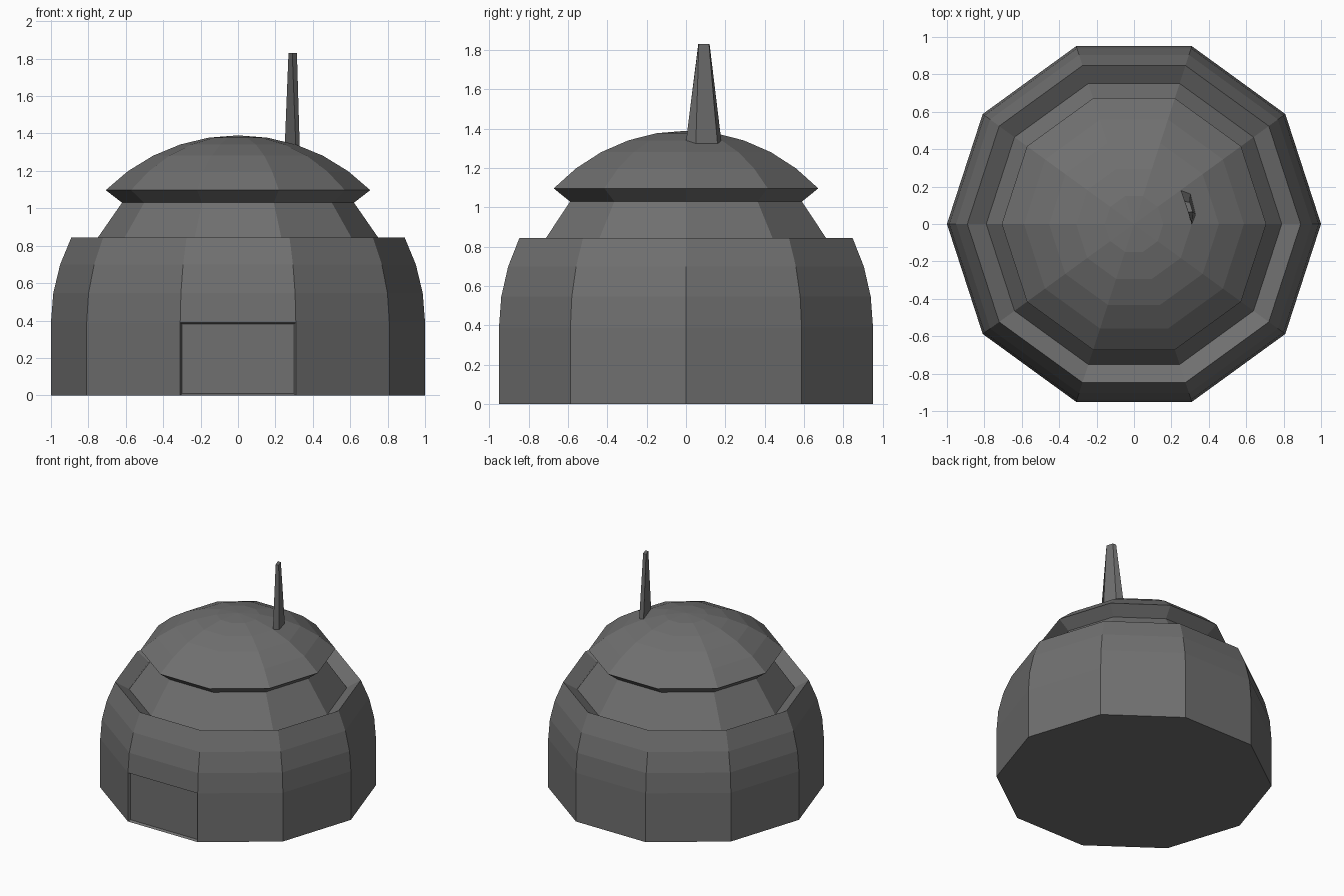
import bpy, bmesh
from math import sin, cos, pi, radians

if "Cube" in bpy.data.objects:
    bpy.data.objects.remove(bpy.data.objects["Cube"])

SIDES = 10
SILL = 0.39  # height where the straight wall turns into the dome

# Dark grey finish shared by all parts
dark = bpy.data.materials.new("dark_grey")
dark.diffuse_color = (0.16, 0.16, 0.16, 1)
dark.use_nodes = True
dark.node_tree.nodes["Principled BSDF"].inputs["Base Color"].default_value = dark.diffuse_color


def dome(deg):
    """Point (radius, height) on the unit dome above the wall."""
    return cos(radians(deg)), SILL + sin(radians(deg))


def finish(bm, name):
    bmesh.ops.recalc_face_normals(bm, faces=bm.faces)
    mesh = bpy.data.meshes.new(name)
    bm.to_mesh(mesh)
    bm.free()
    mesh.materials.append(dark)
    obj = bpy.data.objects.new(name, mesh)
    bpy.context.collection.objects.link(obj)
    return obj


# Body: wall, lower dome, sloped groove, neck, overhanging cap
profile = [(1, 0)] + [dome(a) for a in (0, 9, 18, 27)]
profile += [(0.79, 0.785), (0.62, 1.03)]
profile += [dome(a) for a in (45, 54, 63, 72, 81)]

bm = bmesh.new()
rings = [[bm.verts.new((r * cos(2 * pi * i / SIDES), r * sin(2 * pi * i / SIDES), z))
          for i in range(SIDES)] for r, z in profile]
for low, high in zip(rings, rings[1:]):
    for i in range(SIDES):
        j = (i + 1) % SIDES
        bm.faces.new((low[i], low[j], high[j], high[i]))
bm.faces.new(rings[0][::-1])
apex = bm.verts.new((0, 0, SILL + 1))
for i in range(SIDES):
    bm.faces.new((rings[-1][i], rings[-1][(i + 1) % SIDES], apex))
bmesh.ops.recalc_face_normals(bm, faces=bm.faces)

# Door: shallow recess in the front wall panel
door = min((f for f in bm.faces if abs(f.normal.z) < 0.01),
           key=lambda f: f.calc_center_median().y)
bmesh.ops.inset_region(bm, faces=[door], thickness=0.013, depth=-0.02)
finish(bm, "domed_bunker")

# Antenna: tapered blade growing out of one cap facet
base = [(0.309, 0.0, 1.335), (0.33, 0.05, 1.325), (0.302, 0.16, 1.325), (0.25, 0.18, 1.335)]
top = [(0.29, 0.062, 1.83), (0.315, 0.065, 1.83), (0.298, 0.117, 1.83), (0.27, 0.12, 1.83)]
bm = bmesh.new()
lower = [bm.verts.new(p) for p in base]
upper = [bm.verts.new(p) for p in top]
bm.faces.new(lower[::-1])
bm.faces.new(upper)
for i in range(4):
    j = (i + 1) % 4
    bm.faces.new((lower[i], lower[j], upper[j], upper[i]))
finish(bm, "antenna")
